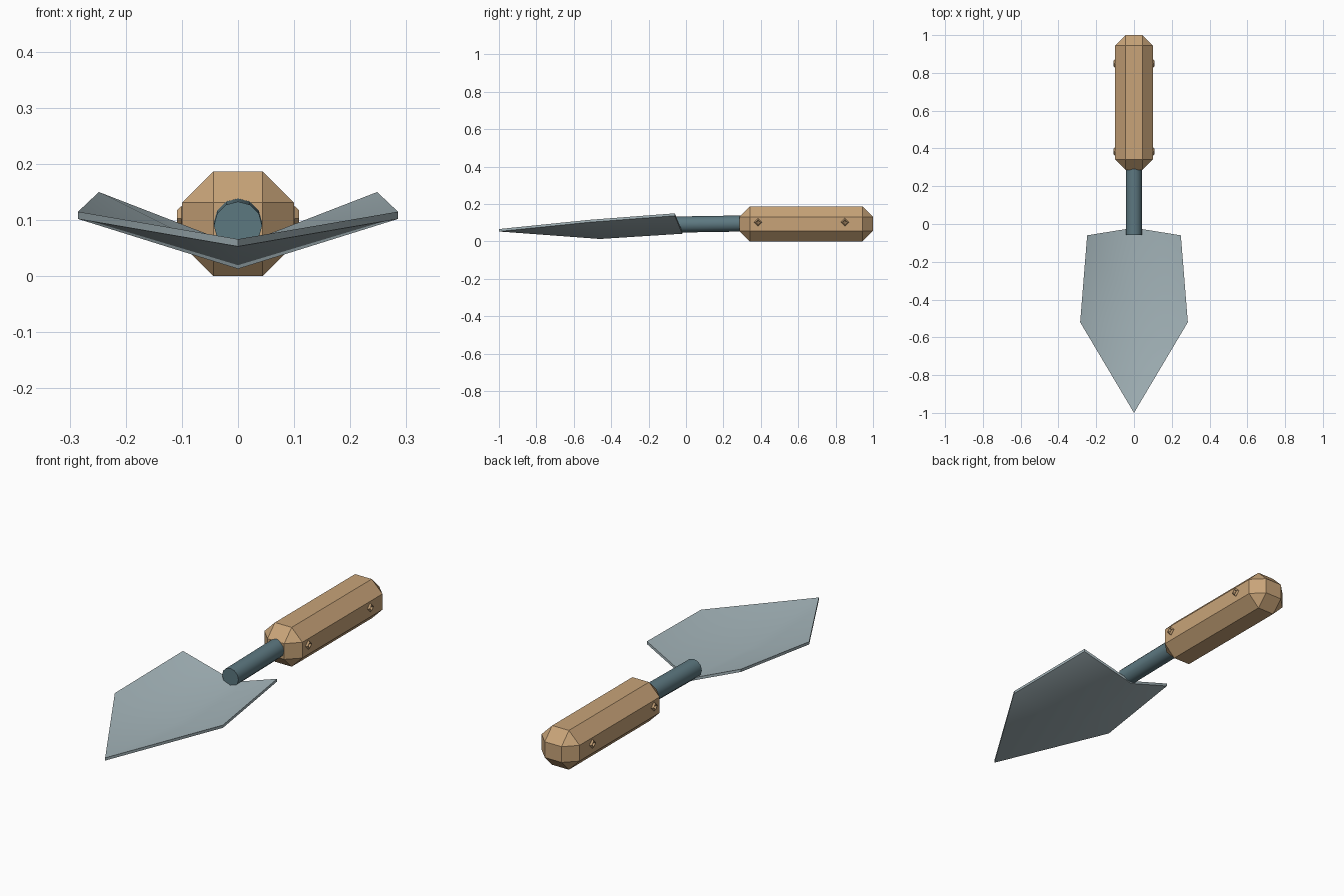
import bpy, bmesh, math
from mathutils import Vector

if "Cube" in bpy.data.objects:
    bpy.data.objects.remove(bpy.data.objects["Cube"])


def material(name, rgb):
    m = bpy.data.materials.new(name)
    m.diffuse_color = (*rgb, 1)
    m.use_nodes = True
    m.node_tree.nodes["Principled BSDF"].inputs["Base Color"].default_value = m.diffuse_color
    return m


wood = material("wood", (0.58, 0.37, 0.19))
steel = material("steel", (0.38, 0.47, 0.50))
dark_steel = material("dark_steel", (0.11, 0.19, 0.22))


def finish(obj, name, mat, smooth=None):
    obj.name = name
    obj.data.materials.append(mat)
    if smooth:
        bpy.ops.object.select_all(action='DESELECT')
        obj.select_set(True)
        bpy.context.view_layer.objects.active = obj
        bpy.ops.object.shade_smooth_by_angle(angle=math.radians(smooth))
    return obj


# Blade: V-shaped sheet with a keel, mirrored across x and given thickness
bm = bmesh.new()
tip, keel, heel = [bm.verts.new(p) for p in
                   ((0, -1.0, 0.066), (0, -0.46, 0.026), (0, -0.02, 0.054))]
for s in (1, -1):
    side = bm.verts.new((s * 0.285, -0.52, 0.115))
    corner = bm.verts.new((s * 0.248, -0.06, 0.15))
    for loop in ((tip, side, keel), (side, corner, heel, keel)):
        bm.faces.new(loop if s > 0 else loop[::-1])
top_faces = bm.faces[:]
ext = bmesh.ops.extrude_face_region(bm, geom=top_faces, use_keep_orig=True)
for v in ext["geom"]:
    if isinstance(v, bmesh.types.BMVert):
        v.co.z -= 0.013
bmesh.ops.recalc_face_normals(bm, faces=bm.faces[:])
mesh = bpy.data.meshes.new("blade")
bm.to_mesh(mesh)
bm.free()
blade = bpy.data.objects.new("blade", mesh)
bpy.context.collection.objects.link(blade)
finish(blade, "blade", steel, 50)

# Shaft: slightly tilted rod from blade into handle
a, b = Vector((0, -0.058, 0.09)), Vector((0, 0.32, 0.096))
bpy.ops.mesh.primitive_cylinder_add(vertices=12, radius=0.043, depth=(b - a).length,
                                    location=(a + b) / 2)
shaft = bpy.context.object
shaft.rotation_euler = (b - a).to_track_quat('Z', 'Y').to_euler()
finish(shaft, "shaft", dark_steel, 40)

# Handle: box with every edge chamfered
bpy.ops.mesh.primitive_cube_add(size=1, location=(0, 0.6425, 0.0935))
handle = bpy.context.object
handle.scale = (0.2, 0.715, 0.187)
bpy.ops.object.transform_apply(location=False, rotation=False, scale=True)
bevel = handle.modifiers.new("chamfer", 'BEVEL')
bevel.width = 0.056
bevel.segments = 1
finish(handle, "handle", wood)

# Pin rings: two on each side of the handle
for s, label in ((1, "right"), (-1, "left")):
    for y, end in ((0.385, "front"), (0.85, "rear")):
        bpy.ops.mesh.primitive_torus_add(major_segments=4, minor_segments=4,
                                         major_radius=0.014, minor_radius=0.008,
                                         location=(s * 0.101, y, 0.103),
                                         rotation=(0, math.pi / 2, 0))
        finish(bpy.context.object, f"pin_{label}_{end}", wood)
